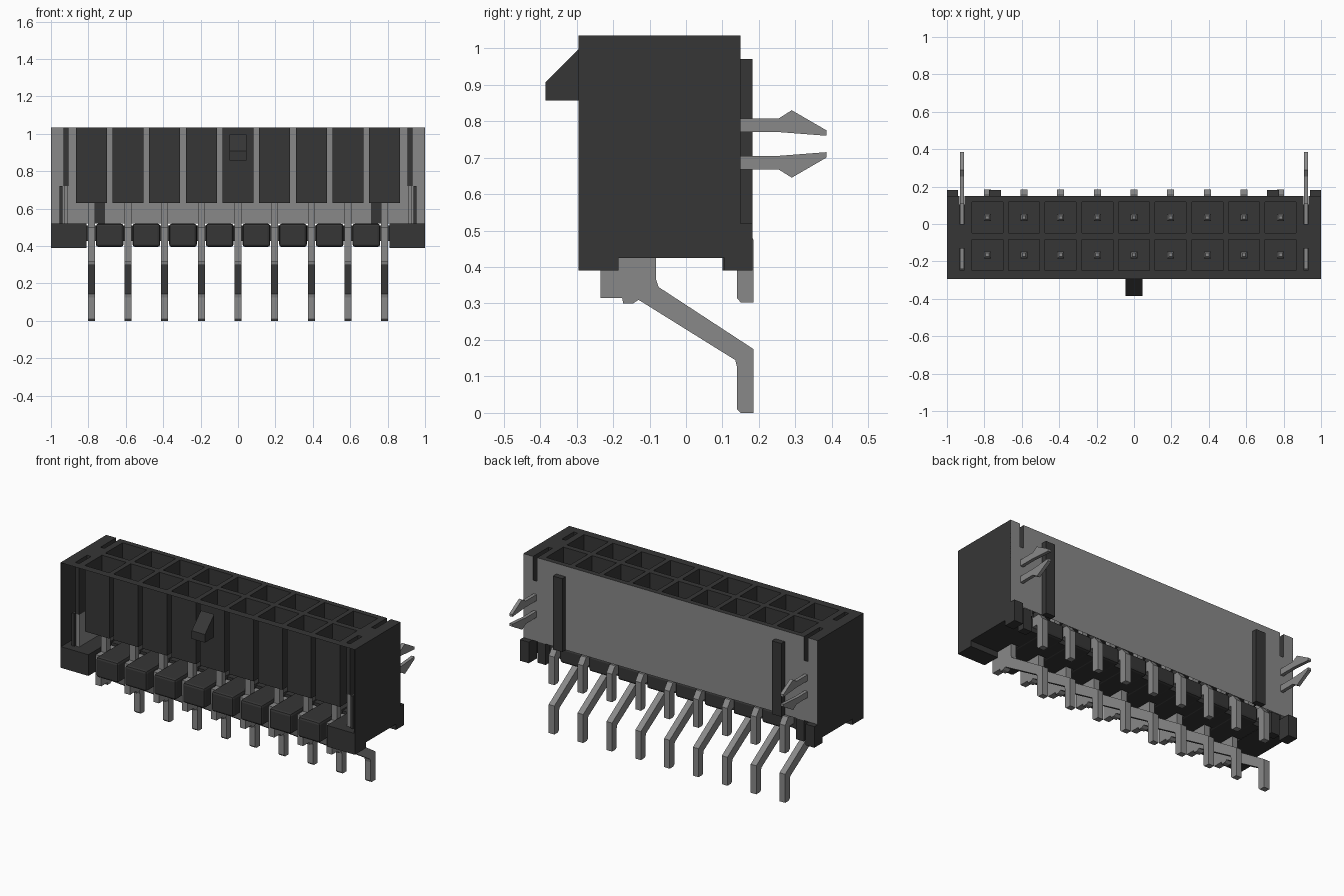
import bpy
import bmesh

cube = bpy.data.objects.get("Cube")
if cube:
    bpy.data.objects.remove(cube, do_unlink=True)


def material(name, value):
    m = bpy.data.materials.new(name)
    m.use_nodes = True
    color = (value, value, value, 1)
    m.diffuse_color = color
    m.node_tree.nodes["Principled BSDF"].inputs["Base Color"].default_value = color
    return m


BLACK = material("black plastic", 0.037)
GREY = material("grey metal", 0.25)


def finish(name, bm, mat):
    mesh = bpy.data.meshes.new(name)
    bm.to_mesh(mesh)
    bm.free()
    mesh.materials.append(mat)
    obj = bpy.data.objects.new(name, mesh)
    bpy.context.collection.objects.link(obj)
    return obj


def add_box(bm, x, y, z, skip=()):
    """Box from ranges; skip lists open sides as (axis, sign)."""
    v = [bm.verts.new((a, b, c)) for a in x for b in y for c in z]
    sides = {(0, -1): (0, 1, 3, 2), (0, 1): (4, 6, 7, 5), (1, -1): (0, 4, 5, 1),
             (1, 1): (2, 3, 7, 6), (2, -1): (0, 2, 6, 4), (2, 1): (1, 5, 7, 3)}
    for key, ids in sides.items():
        if key not in skip:
            bm.faces.new([v[i] for i in ids])


def add_prism(bm, profile, x0, x1):
    """Extrude a (y, z) outline between two x positions."""
    a = [bm.verts.new((x0, y, z)) for y, z in profile]
    b = [bm.verts.new((x1, y, z)) for y, z in profile]
    faces = [bm.faces.new(a), bm.faces.new(b[::-1])]
    for i in range(len(a)):
        j = (i + 1) % len(a)
        faces.append(bm.faces.new((a[i], b[i], b[j], a[j])))
    bmesh.ops.recalc_face_normals(bm, faces=faces)


def holed_sheet(name, rect, holes, point, mat):
    """Flat sheet over rect, leaving out rectangular holes (u0, u1, v0, v1)."""
    bm = bmesh.new()
    us = sorted({round(r[i], 4) for r in [rect] + holes for i in (0, 1)})
    vs = sorted({round(r[i], 4) for r in [rect] + holes for i in (2, 3)})
    grid = {(i, j): bm.verts.new(point(u, v))
            for i, u in enumerate(us) for j, v in enumerate(vs)}
    for i in range(len(us) - 1):
        for j in range(len(vs) - 1):
            u, v = (us[i] + us[i + 1]) / 2, (vs[j] + vs[j + 1]) / 2
            if not any(h[0] < u < h[1] and h[2] < v < h[3] for h in holes):
                bm.faces.new((grid[i, j], grid[i + 1, j],
                              grid[i + 1, j + 1], grid[i, j + 1]))
    return finish(name, bm, mat)


def span(center, half):
    return (center - half, center + half)


def mirrored(a, b):
    return [(a, b), (-b, -a)]


PITCH = 0.196
COLUMNS = [PITCH * (i - 4) for i in range(9)]
ROWS = (-0.165, 0.035)
FRONT, BACK, TOP = -0.295, 0.15, 1.035
HALF = 0.083
FLOOR = 0.63
LOW = 0.52
SLOT_X = mirrored(0.907, 0.934)
SLOT_Y = ((-0.245, -0.13), (0.0, BACK))

# Top face with the socket and clip openings
holes = [span(x, HALF) + span(y, HALF) for x in COLUMNS for y in ROWS]
holes += [sx + sy for sx in SLOT_X for sy in SLOT_Y]
holed_sheet("top_face", (-1, 1, FRONT, BACK), holes,
            lambda u, v: (u, v, TOP), BLACK)

# Rear plate, notched at the top for the clips
holed_sheet("rear_plate", (-1, 1, LOW, TOP),
            [sx + (0.89, TOP) for sx in SLOT_X],
            lambda u, v: (-u, BACK, v), GREY)

# Socket wells, open at the top
bm = bmesh.new()
for x in COLUMNS:
    for y in ROWS:
        add_box(bm, span(x, HALF), span(y, HALF), (FLOOR, TOP), [(2, 1)])
finish("socket_wells", bm, BLACK)

# Clip slot linings
bm = bmesh.new()
for sx in SLOT_X:
    add_box(bm, sx, SLOT_Y[0], (0.72, TOP), [(2, 1), (2, -1)])
    add_box(bm, sx, SLOT_Y[1], (0.86, TOP), [(2, 1), (2, -1), (1, 1)])
for sx in mirrored(0.938, 0.955):
    add_box(bm, sx, (-0.25, 0.1), (0.48, 0.72))
finish("clip_slot_linings", bm, BLACK)

# End walls with stepped feet
bm = bmesh.new()
outline = [(FRONT, 0.39), (-0.185, 0.39), (-0.185, 0.425), (0.105, 0.425),
           (0.105, 0.39), (BACK, 0.39), (BACK, TOP), (FRONT, TOP)]
for sx in mirrored(0.996, 1.0):
    add_prism(bm, outline, *sx)
finish("end_walls", bm, BLACK)

# Lower end blocks and corner feet
bm = bmesh.new()
for sx in mirrored(0.81, 0.998):
    add_box(bm, sx, (FRONT, 0.105), (0.425, LOW))
    add_box(bm, sx, (FRONT, -0.185), (0.39, 0.43))
for sx in mirrored(0.94, 1.0):
    add_box(bm, sx, (0.105, 0.183), (0.39, LOW))
for sx in mirrored(0.85, 0.905):
    add_box(bm, sx, (0.1, 0.148), (0.39, LOW))
finish("end_feet", bm, BLACK)

# Bottom blocks between the pins
bm = bmesh.new()
for x in COLUMNS[:-1]:
    sx = span(x + PITCH / 2, 0.074)
    add_box(bm, sx, (FRONT, 0.14), (0.425, LOW))
    add_box(bm, sx, (FRONT, -0.185), (0.395, 0.46))
blocks = finish("bottom_blocks", bm, BLACK)
bevel = blocks.modifiers.new("rounded", 'BEVEL')
bevel.width = 0.014
bevel.segments = 2
bm = bmesh.new()
add_box(bm, (-0.82, 0.82), (-0.07, 0.1), (0.427, 0.51))
finish("bottom_web", bm, BLACK)

# Rear ribs
bm = bmesh.new()
for sx in mirrored(0.712, 0.776):
    add_box(bm, sx, (0.147, 0.183), (LOW, 0.97))
finish("rear_ribs", bm, BLACK)

# Front latch wedge
bm = bmesh.new()
add_prism(bm, [(FRONT, 0.857), (-0.385, 0.857), (-0.385, 0.907), (FRONT, 0.997)],
          -0.045, 0.045)
finish("latch_wedge", bm, BLACK)

# Bent solder pins, front and rear rows
front_pin = [(-0.235, 0.5), (-0.235, 0.315), (-0.175, 0.315), (-0.172, 0.3),
             (-0.145, 0.3), (-0.13, 0.31), (0.135, 0.145), (0.14, 0.125),
             (0.14, 0.01), (0.15, 0), (0.185, 0), (0.185, 0.175),
             (-0.075, 0.345), (-0.082, 0.365), (-0.082, 0.5)]
rear_pin = [(0.0, 0.515), (0.0, 0.455), (0.14, 0.455), (0.14, 0.315),
            (0.15, 0.303), (0.185, 0.303), (0.185, 0.475), (0.155, 0.515)]
for name, profile in (("front_row_pins", front_pin), ("rear_row_pins", rear_pin)):
    bm = bmesh.new()
    for x in COLUMNS:
        add_prism(bm, profile, *span(x, 0.019))
    finish(name, bm, GREY)

# Contact posts with tapered tips inside the sockets
bm = bmesh.new()
for x in COLUMNS:
    for y in ROWS:
        add_box(bm, span(x, 0.019), span(y, 0.019), (0.48, 0.82), [(2, 1)])
        base, tip = [[bm.verts.new((x + a * h, y + b * h, z))
                      for a, b in ((-1, -1), (1, -1), (1, 1), (-1, 1))]
                     for h, z in ((0.019, 0.82), (0.009, 0.85))]
        for i in range(4):
            j = (i + 1) % 4
            bm.faces.new((base[i], base[j], tip[j], tip[i]))
        bm.faces.new(tip)
finish("contact_posts", bm, GREY)

# Board clips: an inner plate with two barbed prongs
upper = [(0.1, 0.808), (0.255, 0.808), (0.29, 0.83), (0.385, 0.775),
         (0.385, 0.76), (0.255, 0.77), (0.1, 0.77)]
lower = [(y, 1.475 - z) for y, z in upper]
bm = bmesh.new()
for sx in mirrored(0.91, 0.931):
    add_box(bm, sx, (-0.24, -0.13), (0.46, 0.8))
    add_box(bm, sx, (-0.13, 0.0), (0.46, 0.7))
    add_box(bm, sx, (0.0, 0.11), (0.6, 0.82))
    add_prism(bm, upper, *sx)
    add_prism(bm, lower, *sx)
finish("board_clips", bm, GREY)
